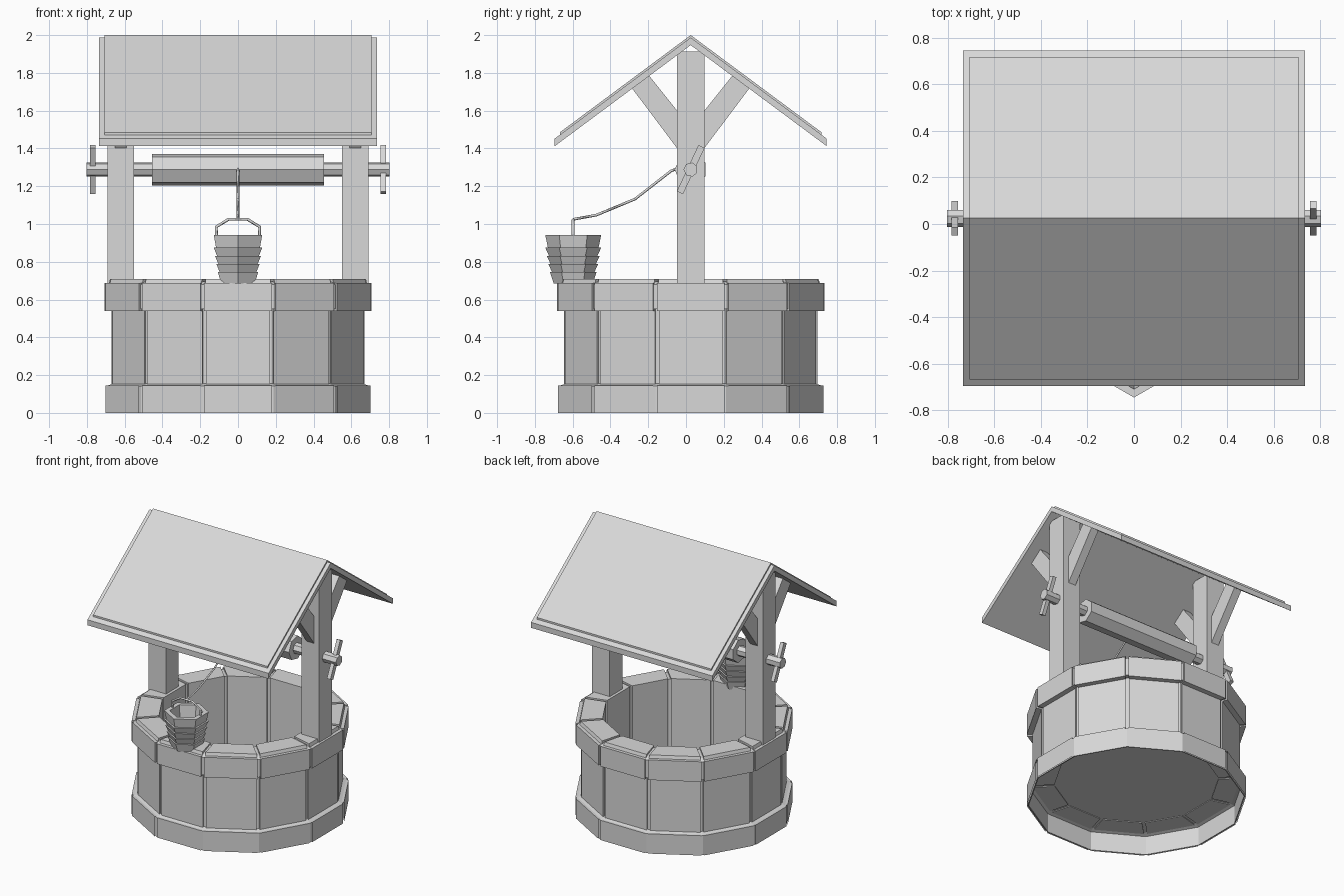
import bpy, bmesh, math
from mathutils import Vector, Matrix

old = bpy.data.objects.get("Cube")
if old:
    bpy.data.objects.remove(old, do_unlink=True)

CY = 0.025          # centre line of the well in y
AXLE_Z = 1.288
SIDES = 12
TAN = math.tan(math.pi / SIDES)
GAP = 0.011         # half of the joint between stones

gray = bpy.data.materials.new("plain_gray")
gray.use_nodes = True
gray.diffuse_color = (0.69, 0.69, 0.69, 1)
gray.node_tree.nodes["Principled BSDF"].inputs["Base Color"].default_value = (0.69, 0.69, 0.69, 1)


def finish(bm, name):
    bmesh.ops.recalc_face_normals(bm, faces=bm.faces)
    mesh = bpy.data.meshes.new(name)
    bm.to_mesh(mesh)
    bm.free()
    mesh.materials.append(gray)
    obj = bpy.data.objects.new(name, mesh)
    bpy.context.collection.objects.link(obj)


def add_prism(bm, first, second, closed=True):
    """Join two matching outlines with side faces, and cap closed ones."""
    a = [bm.verts.new(p) for p in first]
    b = [bm.verts.new(p) for p in second]
    n = len(a)
    for i in range(n if closed else n - 1):
        j = (i + 1) % n
        bm.faces.new((a[i], a[j], b[j], b[i]))
    if closed:
        bm.faces.new(a)
        bm.faces.new(b)


def side_profile(name, outline, x0, x1):
    """Extrude a (y, z) outline along x."""
    bm = bmesh.new()
    add_prism(bm, [(x0, y, z) for y, z in outline], [(x1, y, z) for y, z in outline])
    finish(bm, name)


def lathe(name, profile, sides, centre_y, start, closed=False):
    """Spin a (radius, z) profile with flat sides."""
    bm = bmesh.new()
    rings = []
    for r, z in profile:
        angles = [start + math.tau * i / sides for i in range(sides)]
        rings.append([bm.verts.new((r * math.cos(a), centre_y + r * math.sin(a), z)) for a in angles])
    pairs = list(zip(rings, rings[1:]))
    if closed:
        pairs.append((rings[-1], rings[0]))
    else:
        bm.faces.new(rings[0])
        bm.faces.new(rings[-1])
    for a, b in pairs:
        for i in range(sides):
            j = (i + 1) % sides
            bm.faces.new((a[i], a[j], b[j], b[i]))
    finish(bm, name)


def stone_ring(name, profile, closed):
    """Repeat one wedge-shaped block around the well."""
    bm = bmesh.new()
    for i in range(SIDES):
        turn = Matrix.Translation((0, CY, 0)) @ Matrix.Rotation(math.tau * i / SIDES, 4, 'Z')
        sides = [[turn @ Vector((r, s * (r * TAN - GAP), z)) for r, z in profile] for s in (-1, 1)]
        add_prism(bm, *sides, closed=closed)
    finish(bm, name)


# Stone wall: blocks with a wider top course, open footing course, core behind the joints, floor
stone_ring("wall_blocks", [(0.53, 0.145), (0.67, 0.145), (0.67, 0.54), (0.708, 0.54),
                           (0.708, 0.687), (0.684, 0.687), (0.677, 0.71), (0.53, 0.71)], True)
stone_ring("footing_blocks", [(0.708, 0), (0.708, 0.145), (0.66, 0.145)], False)
k = 1 / math.cos(math.pi / SIDES)
core = [(0.542, 0.15), (0.658, 0.15), (0.693, 0.138), (0.693, 0), (0.7, 0), (0.7, 0.142),
        (0.66, 0.155), (0.66, 0.55), (0.697, 0.55), (0.697, 0.68), (0.665, 0.695), (0.542, 0.7)]
lathe("wall_core", [(r * k, z) for r, z in core], SIDES, CY, math.pi / SIDES, closed=True)
lathe("well_floor", [(0.55 * k, 0.15), (0.55 * k, 0.16)], SIDES, CY, math.pi / SIDES)


# Roof: broad base boards with a thinner covering on top
def roof(name, half_x, half_y, apex, thick):
    eave = apex - half_y * 0.743
    side_profile(name, [(CY - half_y, eave), (CY, apex), (CY + half_y, eave),
                        (CY + half_y, eave - thick), (CY, apex - thick),
                        (CY - half_y, eave - thick)], -half_x, half_x)


roof("roof_boards", 0.735, 0.72, 1.987, 0.04)
roof("roof_covering", 0.707, 0.693, 2.0, 0.015)

# Posts, braces and cranks on both sides
for s, side in ((1, "left"), (-1, "right")):
    side_profile("post_" + side, [(CY - 0.073, 0.685), (CY + 0.073, 0.685), (CY + 0.073, 1.912),
                                  (CY - 0.073, 1.912)], s * 0.55, s * 0.692)
    for t, end in ((-1, "front"), (1, "back")):
        outline = [(0.06, 1.385), (0.06, 1.585), (0.22, 1.785), (0.312, 1.72)]
        side_profile("brace_%s_%s" % (end, side), [(CY + t * y, z) for y, z in outline],
                     s * 0.59, s * 0.65)
    lean = math.radians(25) * s
    along = Vector((math.sin(lean), math.cos(lean))) * 0.135
    across = Vector((math.cos(lean), -math.sin(lean))) * 0.018
    hub = Vector((CY, AXLE_Z))
    side_profile("crank_" + side, [hub + along + across, hub + along - across,
                                   hub - along - across, hub - along + across],
                 s * 0.755, s * 0.783)


# Axle and drum
def roller(name, radius, half):
    angles = [math.tau * i / 7 for i in range(7)]
    side_profile(name, [(CY - radius * math.cos(a), AXLE_Z + radius * math.sin(a)) for a in angles],
                 -half, half)


roller("axle", 0.038, 0.803)
roller("rope_drum", 0.086, 0.455)

# Bucket: tapered overlapping tiers, hollow inside
lathe("bucket", [(0.103, 0.685), (0.123, 0.745), (0.112, 0.745), (0.132, 0.788), (0.12, 0.788),
                 (0.14, 0.831), (0.128, 0.831), (0.148, 0.875), (0.134, 0.875), (0.148, 0.941),
                 (0.112, 0.941), (0.085, 0.72)], 6, -0.597, math.pi / 2)


# Bucket handle and rope
def cord(name, points, radius):
    curve = bpy.data.curves.new(name, 'CURVE')
    curve.dimensions = '3D'
    curve.bevel_depth = radius
    curve.bevel_resolution = 0
    curve.use_fill_caps = True
    line = curve.splines.new('POLY')
    line.points.add(len(points) - 1)
    for p, co in zip(line.points, points):
        p.co = (*co, 1)
    curve.materials.append(gray)
    obj = bpy.data.objects.new(name, curve)
    bpy.context.collection.objects.link(obj)


half_handle = [(0.112, 0.9), (0.115, 0.985), (0.05, 1.025)]
cord("bucket_handle", [(-x, -0.597, z) for x, z in half_handle]
     + [(x, -0.597, z) for x, z in reversed(half_handle)], 0.008)
cord("rope", [(0, y, z) for y, z in ((-0.597, 1.025), (-0.475, 1.047), (-0.27, 1.132),
                                     (-0.08, 1.28), (-0.05, 1.293))], 0.007)
